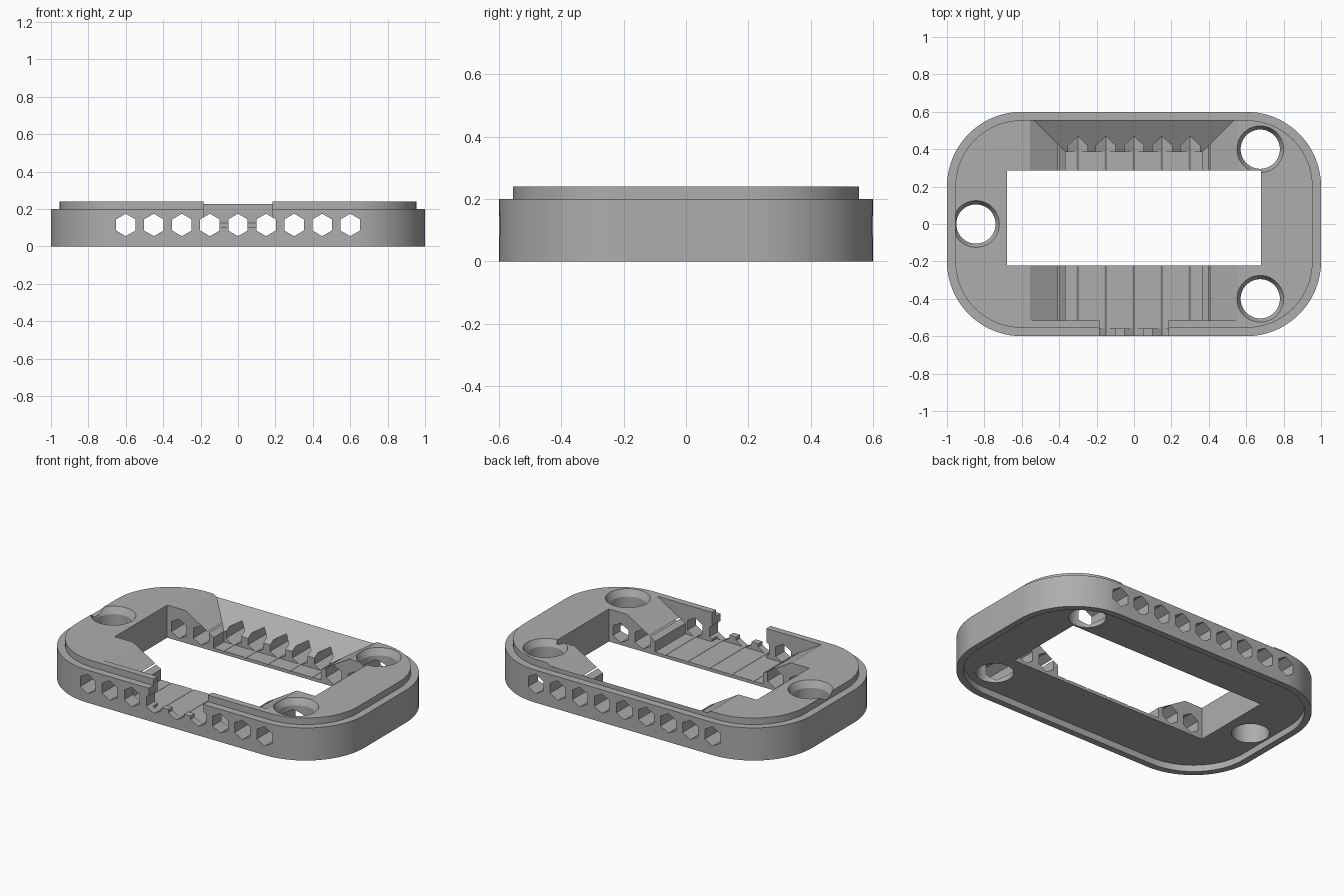
import bpy
import bmesh
import math

old = bpy.data.objects.get("Cube")
if old:
    bpy.data.objects.remove(old, do_unlink=True)

# Single grey material
grey = bpy.data.materials.new("plain grey")
grey.use_nodes = True
colour = (0.42, 0.42, 0.42, 1)
grey.diffuse_color = colour
grey.node_tree.nodes["Principled BSDF"].inputs["Base Color"].default_value = colour


def loft(name, rings):
    """Closed solid through a stack of rings with equal point counts."""
    bm = bmesh.new()
    loops = [[bm.verts.new(p) for p in ring] for ring in rings]
    n = len(loops[0])
    for a, b in zip(loops, loops[1:]):
        for i in range(n):
            j = (i + 1) % n
            bm.faces.new((a[i], a[j], b[j], b[i]))
    bm.faces.new(loops[0][::-1])
    bm.faces.new(loops[-1])
    bmesh.ops.recalc_face_normals(bm, faces=bm.faces)
    mesh = bpy.data.meshes.new(name)
    bm.to_mesh(mesh)
    bm.free()
    mesh.materials.append(grey)
    obj = bpy.data.objects.new(name, mesh)
    bpy.context.collection.objects.link(obj)
    return obj


def rounded_slab(name, inset, z0, z1, steps=20):
    """Rounded rectangle plate, concentric with the outer outline."""
    r = 0.4 - inset
    outline = []
    for k, (sx, sy) in enumerate([(1, 1), (-1, 1), (-1, -1), (1, -1)]):
        for i in range(steps + 1):
            a = math.pi / 2 * (k + i / steps)
            outline.append((0.6 * sx + r * math.cos(a), 0.2 * sy + r * math.sin(a)))
    return loft(name, [[(x, y, z) for x, y in outline] for z in (z0, z1)])


def rect(x, y0, y1, z):
    return [(-x, y0, z), (x, y0, z), (x, y1, z), (-x, y1, z)]


def box(name, x, y0, y1, z0, z1):
    return loft(name, [rect(x, y0, y1, z0), rect(x, y0, y1, z1)])


def circle(x, y, z, r, n=48):
    return [(x + r * math.cos(math.tau * i / n), y + r * math.sin(math.tau * i / n), z)
            for i in range(n)]


def combine(target, tool, operation):
    """Apply a boolean and remove the tool object."""
    mod = target.modifiers.new(operation, "BOOLEAN")
    mod.operation = operation
    mod.solver = "EXACT"
    mod.object = tool
    bpy.context.view_layer.objects.active = target
    bpy.ops.object.modifier_apply(modifier=mod.name)
    bpy.data.objects.remove(tool, do_unlink=True)


# Outer body with raised stacking lip
frame = rounded_slab("frame", 0, 0, 0.2)
combine(frame, rounded_slab("lip", 0.045, 0.15, 0.24), "UNION")

cutters = []

# Recess under the base and the central window
cutters.append(rounded_slab("base_recess", 0.04, -0.1, 0.04))
cutters.append(box("window", 0.68, -0.223, 0.285, -0.2, 0.5))

# Pocket with flared sides and back, and its lower flat floor
FLOOR, STEP, FRONT, BACK, HALF = 0.06, 0.125, -0.515, 0.386, 0.365
rise = 0.15
run = rise / 0.6
cutters.append(loft("flared_pocket", [rect(HALF, FRONT, BACK, STEP),
                                      rect(HALF + run, FRONT, BACK + run, STEP + rise)]))
cutters.append(box("pocket_floor", HALF, FRONT, BACK, FLOOR, 0.3))

# Notch through the front wall, leaving a low sill
cutters.append(box("notch_inner", 0.185, -0.56, -0.5, FLOOR, 0.35))
cutters.append(box("notch_outer", 0.185, -0.7, -0.55, 0.105, 0.37))

# Countersunk round holes
for x, y in [(-0.845, 0), (0.675, 0.4), (0.675, -0.4)]:
    cutters.append(loft("round_hole", [circle(x, y, -0.3, 0.105), circle(x, y, 0.2, 0.105),
                                       circle(x, y, 0.24, 0.125), circle(x, y, 0.4, 0.125)]))

# Row of hexagonal channels running front to back
for k in range(-4, 5):
    rings = [[(0.15 * k + 0.06 * math.sin(math.tau * i / 6), y,
               0.115 + 0.06 * math.cos(math.tau * i / 6)) for i in range(6)]
             for y in (-0.8, 0.8)]
    cutters.append(loft("hex_channel", rings))

for cutter in cutters:
    combine(frame, cutter, "DIFFERENCE")

# Smooth the rounded corners and holes, keep hard edges
bpy.ops.object.select_all(action="DESELECT")
frame.select_set(True)
bpy.context.view_layer.objects.active = frame
bpy.ops.object.shade_smooth_by_angle(angle=math.radians(25))
